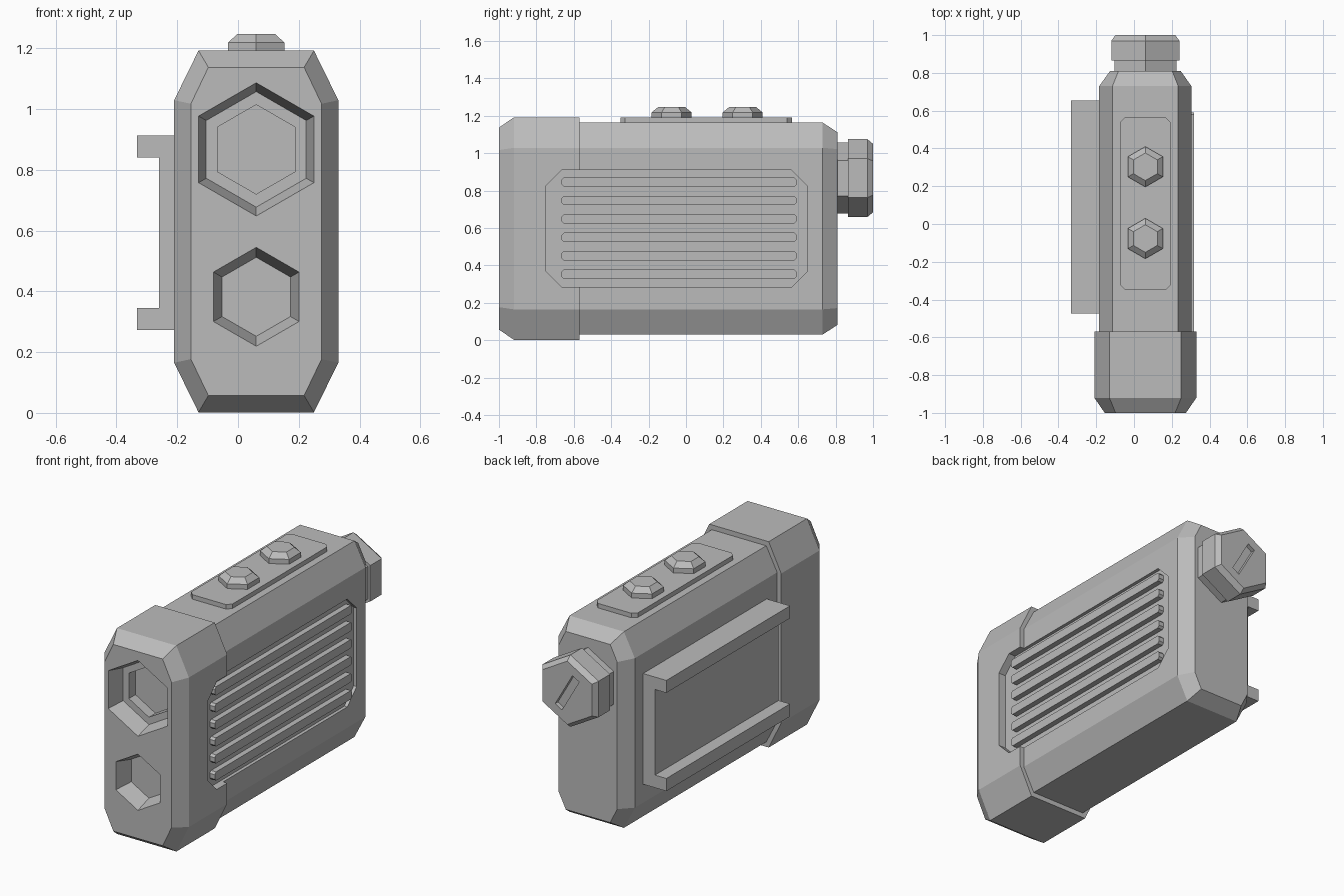
import bpy, bmesh, math

if "Cube" in bpy.data.objects:
    bpy.data.objects.remove(bpy.data.objects["Cube"], do_unlink=True)

grey = bpy.data.materials.new("plain_grey")
grey.use_nodes = True
grey.diffuse_color = (0.5, 0.5, 0.5, 1)
grey.node_tree.nodes["Principled BSDF"].inputs["Base Color"].default_value = (0.5, 0.5, 0.5, 1)

CX, CZ = 0.06, 0.597       # centre of the case section
LENS_Z = 0.867             # height of the lens and rear knob

PLACE = {
    "x": lambda p, a, b: (p, a, b),
    "y": lambda p, a, b: (a, p, b),
    "z": lambda p, a, b: (a, b, p),
}


def loft(name, axis, sections):
    """Closed solid through matching 2D sections placed along an axis."""
    bm = bmesh.new()
    rings = [[bm.verts.new(PLACE[axis](pos, a, b)) for a, b in pts] for pos, pts in sections]
    n = len(rings[0])
    for r0, r1 in zip(rings, rings[1:]):
        for i in range(n):
            j = (i + 1) % n
            bm.faces.new((r0[i], r0[j], r1[j], r1[i]))
    bm.faces.new(rings[0])
    bm.faces.new(rings[-1])
    bmesh.ops.recalc_face_normals(bm, faces=bm.faces)
    mesh = bpy.data.meshes.new(name)
    bm.to_mesh(mesh)
    bm.free()
    mesh.materials.append(grey)
    obj = bpy.data.objects.new(name, mesh)
    bpy.context.collection.objects.link(obj)
    return obj


def octagon(a, b, ha, hb, ca, cb):
    """Rectangle with chamfered corners: centre, half sizes, chamfers."""
    quarter = [(ha, hb - cb), (ha - ca, hb)]
    right = [(x, -y) for x, y in reversed(quarter)] + quarter
    return [(a + x, b + y) for x, y in right] + [(a - x, b - y) for x, y in right]


def hexagon(a, b, r):
    """Hexagon with points up and down."""
    return [(a + r * math.sin(math.radians(60 * i)), b + r * math.cos(math.radians(60 * i)))
            for i in range(6)]


def cut(obj, cutter):
    """Subtract the cutter, bake the result, and drop the cutter."""
    cutter.hide_render = True
    mod = obj.modifiers.new("cut", "BOOLEAN")
    mod.operation = "DIFFERENCE"
    mod.solver = "EXACT"
    mod.object = cutter
    bpy.context.view_layer.update()
    graph = bpy.context.evaluated_depsgraph_get()
    mesh = bpy.data.meshes.new_from_object(obj.evaluated_get(graph))
    obj.modifiers.clear()
    obj.data = mesh
    bpy.data.objects.remove(cutter, do_unlink=True)


# Case: wider front housing and slimmer main body, both bevelled at the end
front_full = octagon(CX, CZ, 0.27, 0.595, 0.08, 0.163)
front_small = octagon(CX, CZ, 0.215, 0.54, 0.0575, 0.12)
front_housing = loft("front_housing", "y", [(-1, front_small), (-0.92, front_full), (-0.57, front_full)])

body_full = octagon(CX, CZ, 0.244, 0.567, 0.07, 0.135)
body_small = octagon(CX, CZ, 0.187, 0.515, 0.045, 0.09)
main_body = loft("main_body", "y", [(-0.58, body_full), (0.73, body_full), (0.81, body_small)])

# Lens and lamp openings
cut(front_housing, loft("lens_cutter", "y", [
    (-1.01, hexagon(CX, LENS_Z, 0.222)), (-0.9, hexagon(CX, LENS_Z, 0.19))]))
cut(front_housing, loft("lens_inner_cutter", "y", [
    (-0.95, hexagon(CX, LENS_Z, 0.147)), (-0.84, hexagon(CX, LENS_Z, 0.147))]))
cut(front_housing, loft("lamp_cutter", "y", [
    (-1.01, hexagon(CX, 0.382, 0.166)), (-0.9, hexagon(CX, 0.382, 0.13))]))

# Shallow grip recess running across both case parts
panel = octagon(-0.05, CZ, 0.7, 0.312, 0.085, 0.085)
for part in (front_housing, main_body):
    cut(part, loft("grip_cutter", "x", [(0.285, panel), (0.4, panel)]))

# Grip ribs inside the recess
for i in range(6):
    rib = octagon(-0.037, 0.353 + i * 0.0985, 0.628, 0.025, 0.012, 0.012)
    loft(f"grip_rib_{i + 1}", "x", [(0.275, rib), (0.317, rib)])

# Side clip: channel profile along the body
clip = [(-0.18, 0.272), (-0.333, 0.272), (-0.333, 0.345), (-0.26, 0.345),
        (-0.26, 0.84), (-0.333, 0.84), (-0.333, 0.912), (-0.18, 0.912)]
loft("side_clip", "y", [(-0.475, clip), (0.655, clip)])

# Top plate with two buttons
plate = octagon(CX, 0.108, 0.132, 0.458, 0.025, 0.025)
loft("top_plate", "z", [(1.15, plate), (1.19, plate)])
for name, y in (("front_button", -0.077), ("rear_button", 0.303)):
    wide, narrow = hexagon(CX, y, 0.107), hexagon(CX, y, 0.073)
    loft(name, "z", [(1.18, wide), (1.218, wide), (1.246, narrow)])

# Rear knob with neck and a tilted coin slot
neck = hexagon(CX, LENS_Z, 0.19)
loft("knob_neck", "y", [(0.79, neck), (0.88, neck)])
wide = hexagon(CX, LENS_Z, 0.208)
rear_knob = loft("rear_knob", "y", [
    (0.865, wide), (0.97, wide), (1.0, hexagon(CX, LENS_Z, 0.183))])
tilt = math.radians(30)
slot = [(CX + a * math.cos(tilt) - b * math.sin(tilt), LENS_Z + a * math.sin(tilt) + b * math.cos(tilt))
        for a, b in ((-0.025, -0.11), (0.025, -0.11), (0.025, 0.11), (-0.025, 0.11))]
cut(rear_knob, loft("slot_cutter", "y", [(0.975, slot), (1.05, slot)]))
